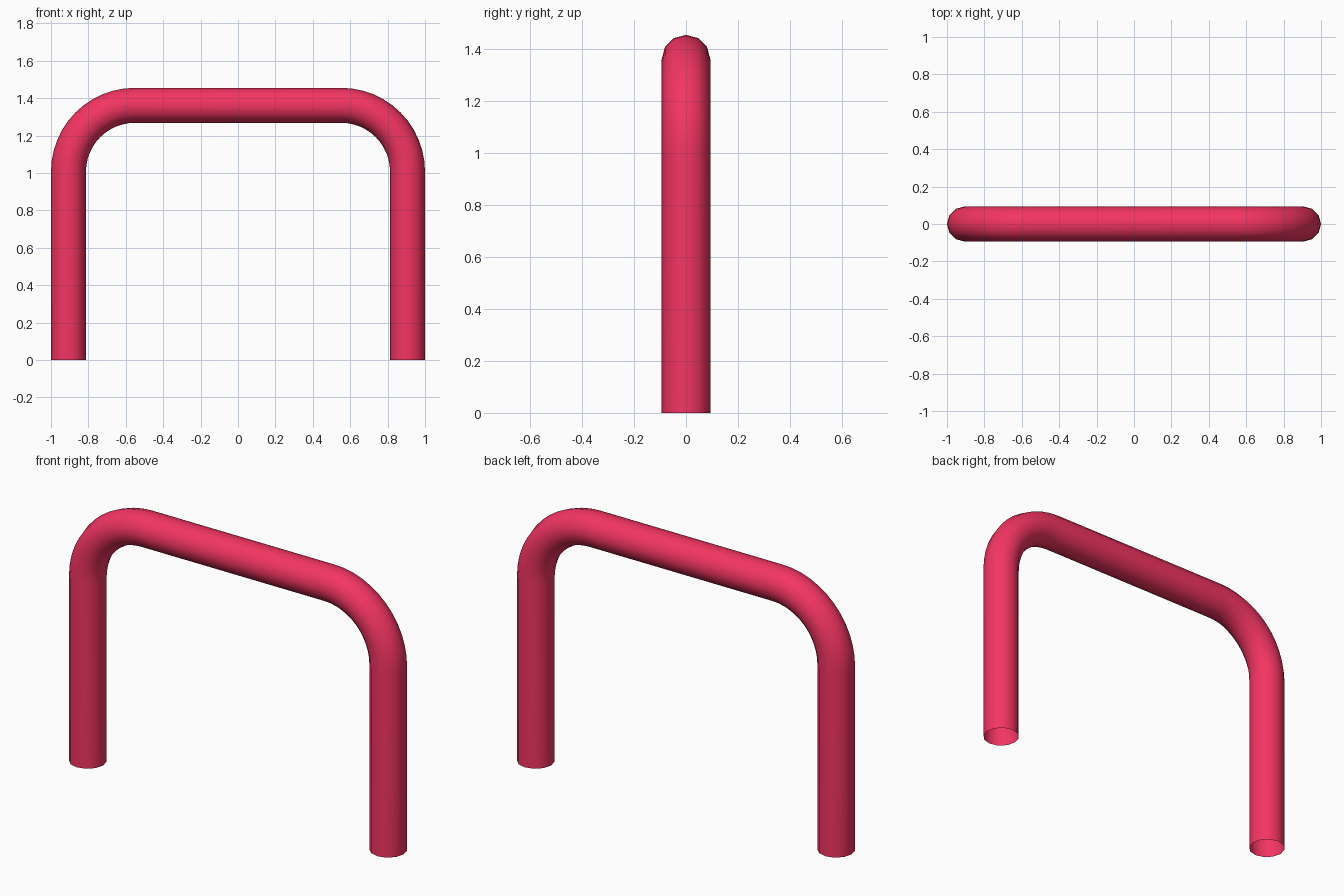
import bpy, bmesh
from math import sin, cos, pi

if "Cube" in bpy.data.objects:
    bpy.data.objects.remove(bpy.data.objects["Cube"])

TUBE_R = 0.0935          # tube radius
SIDES = 12               # sides of the tube
BEND_R = 0.355           # centreline bend radius
BEND_STEPS = 12
LEG_X = 1 - TUBE_R
TOP_Z = 1.455 - TUBE_R

# Centreline stations: (x, z, outward angle in the xz plane)
path = [(LEG_X, 0.0, 0.0)]
for side in (0, 1):
    cx = (LEG_X - BEND_R) * (1 if side == 0 else -1)
    for i in range(BEND_STEPS + 1):
        a = side * pi / 2 + i / BEND_STEPS * pi / 2
        path.append((cx + BEND_R * cos(a), TOP_Z - BEND_R + BEND_R * sin(a), a))
path.append((-LEG_X, 0.0, pi))

# Sweep a round section along the centreline, ends left open
bm = bmesh.new()
rings = []
for x, z, a in path:
    ring = []
    for k in range(SIDES):
        t = 2 * pi * k / SIDES
        r = TUBE_R * cos(t)
        ring.append(bm.verts.new((x + r * cos(a), TUBE_R * sin(t), z + r * sin(a))))
    rings.append(ring)
for r0, r1 in zip(rings, rings[1:]):
    for k in range(SIDES):
        n = (k + 1) % SIDES
        bm.faces.new((r0[k], r0[n], r1[n], r1[k])).smooth = True
bmesh.ops.recalc_face_normals(bm, faces=bm.faces)

# Bent tube hoop
mesh = bpy.data.meshes.new("tube_hoop")
bm.to_mesh(mesh)
bm.free()
hoop = bpy.data.objects.new("tube_hoop", mesh)
bpy.context.collection.objects.link(hoop)

# Pink-red paint
paint = bpy.data.materials.new("red_paint")
paint.diffuse_color = (0.9, 0.035, 0.12, 1)
paint.use_nodes = True
paint.node_tree.nodes["Principled BSDF"].inputs["Base Color"].default_value = paint.diffuse_color
mesh.materials.append(paint)
